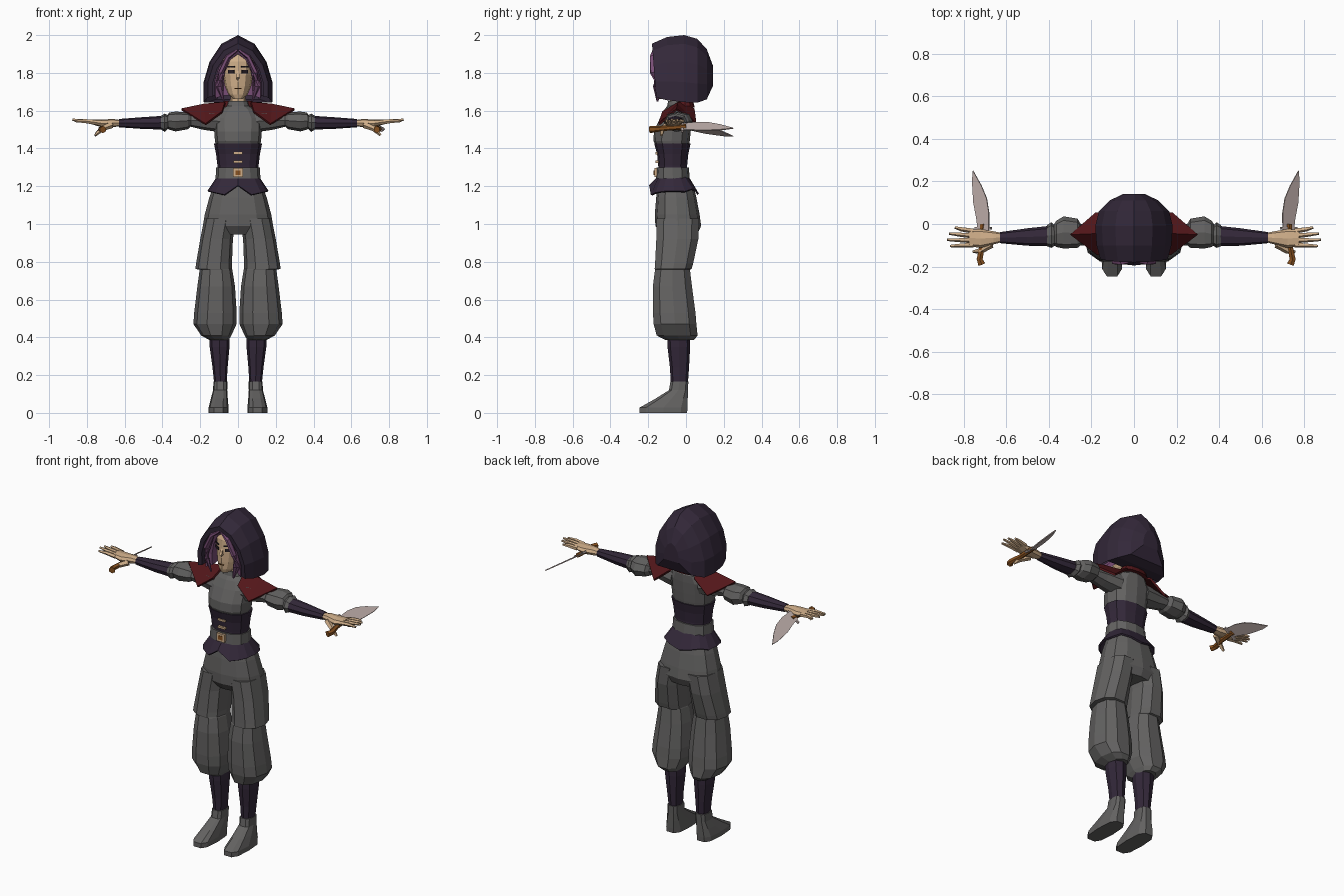
import bpy, bmesh, math
from mathutils import Vector


def mat(name, rgb):
    m = bpy.data.materials.new(name)
    m.diffuse_color = (*rgb, 1)
    return m


PURPLE = mat("dark_purple", (.033, .021, .041))
GREY = mat("cloth_grey", (.125, .122, .12))
RED = mat("dark_red", (.085, .008, .01))
SKIN = mat("skin", (.62, .42, .25))
HAIR = mat("mauve_hair", (.19, .075, .18))
STEEL = mat("pale_steel", (.5, .41, .39))
BROWN = mat("brown_leather", (.25, .085, .015))
INK = mat("ink", (.02, .014, .02))


def make(name, verts, faces, m, mirror=False, solid=0):
    me = bpy.data.meshes.new(name)
    me.from_pydata([tuple(v) for v in verts], [], faces)
    bm = bmesh.new()
    bm.from_mesh(me)
    bmesh.ops.recalc_face_normals(bm, faces=bm.faces[:])
    bm.to_mesh(me)
    bm.free()
    me.materials.append(m)
    ob = bpy.data.objects.new(name, me)
    bpy.context.collection.objects.link(ob)
    if solid:
        ob.modifiers.new("thickness", 'SOLIDIFY').thickness = solid
    if mirror:
        ob.modifiers.new("mirror", 'MIRROR')
    return ob


def skin_rings(rings, caps=True):
    n = len(rings[0])
    verts = [v for r in rings for v in r]
    faces = [(i*n+j, i*n+(j+1) % n, (i+1)*n+(j+1) % n, (i+1)*n+j)
             for i in range(len(rings)-1) for j in range(n)]
    if caps:
        faces += [tuple(range(n))[::-1], tuple(range((len(rings)-1)*n, len(rings)*n))]
    return verts, faces


def ring(axis, a, u0, u1, v0, v1, n, p):
    pts = []
    for k in range(n):
        t = 2*math.pi*k/n
        c, s = math.cos(t), math.sin(t)
        u = (u0+u1)/2 + (u1-u0)/2*math.copysign(abs(c)**p, c)
        v = (v0+v1)/2 + (v1-v0)/2*math.copysign(abs(s)**p, s)
        pts.append((u, v, a) if axis == 'z' else (a, u, v))
    return pts


def loft(name, m, rows, axis='z', n=12, p=.85, mirror=False):
    """Rows: position along the axis, then the extents of the section."""
    return make(name, *skin_rings([ring(axis, *r, n, p) for r in rows]), m, mirror)


def centred(name, m, rows, n=12, p=.85):
    return loft(name, m, [(z, -w, w, y0, y1) for z, w, y0, y1 in rows], n=n, p=p)


def tube(name, m, pts, radii, n=6, flat=1, mirror=False):
    pts = [Vector(p) for p in pts]
    rings = []
    for i, p in enumerate(pts):
        d = pts[min(i+1, len(pts)-1)] - pts[max(i-1, 0)]
        q = d.to_track_quat('Z', 'Y')
        rings.append([p + q @ Vector((radii[i]*math.cos(a), radii[i]*flat*math.sin(a), 0))
                      for a in [2*math.pi*(k+.5)/n for k in range(n)]])
    return make(name, *skin_rings(rings), m, mirror)


def box(name, m, x0, x1, y0, y1, z0, z1, mirror=False):
    return make(name, *skin_rings([[(x0, y0, z), (x1, y0, z), (x1, y1, z), (x0, y1, z)]
                                   for z in (z0, z1)]), m, mirror)


ARCH = [(1, 0), (1, .3), (.83, .6), (.48, .87), (0, 1)]
ARCH += [(-x, h) for x, h in ARCH[-2::-1]]


def arch_loft(name, m, rows, floor_from, lean=0):
    """Arched sections along y; the underside is closed from row floor_from on."""
    k = len(ARCH)
    verts = [(w*x, y - lean*h*(y < -.1), zb+(zt-zb)*h) for y, w, zb, zt in rows for x, h in ARCH]
    faces = [(i*k+j, i*k+(j+1) % k, (i+1)*k+(j+1) % k, (i+1)*k+j) for i in range(len(rows)-1)
             for j in range(k if i >= floor_from else k-1)]
    faces.append(tuple(range((len(rows)-1)*k, len(rows)*k)))
    if floor_from < 99:
        faces.append(tuple(range(k)))
    return make(name, verts, faces, m)


# Hood with a deep lined opening
arch_loft("hood", PURPLE, [
    (.0, .135, 1.68, 1.93), (-.155, .132, 1.675, 1.925), (-.158, .158, 1.67, 1.955),
    (-.10, .176, 1.655, 1.99), (-.01, .182, 1.645, 2.0), (.06, .165, 1.642, 1.98),
    (.11, .115, 1.66, 1.925), (.142, .05, 1.73, 1.84)], 4, .022)

# Head, neck and face
centred("head", SKIN, [
    (1.662, .026, -.146, -.08), (1.685, .05, -.154, -.03), (1.73, .07, -.157, .03),
    (1.79, .08, -.157, .05), (1.86, .082, -.152, .05), (1.92, .06, -.12, .03)], p=.95)
centred("neck", SKIN, [(1.6, .042, -.085, .0), (1.72, .04, -.085, .0)], n=8)
tube("nose", SKIN, [(0, -.150, 1.81), (0, -.163, 1.775), (0, -.152, 1.757)], [.006, .013, .008], 4)


def face_plate(name, m, x0, x1, z0, z1, mirror=True):
    def y(x):
        return -.055 - .106*math.sqrt(1-(x/.084)**2)
    v = [(x, y(x)-.001, z) for x, z in ((x0, z0), (x1, z0), (x1, z1), (x0, z1))]
    make(name, v, [(0, 1, 2, 3)], m, mirror, .004)


face_plate("eye", INK, .022, .054, 1.796, 1.814)
face_plate("brow", INK, .016, .06, 1.829, 1.836)
face_plate("mouth", BROWN, 0, .018, 1.714, 1.719)

# Hair framing the face, and swept front locks
arch_loft("hair", HAIR, [
    (-.03, .078, 1.69, 1.89), (-.13, .082, 1.68, 1.90), (-.145, .118, 1.665, 1.922),
    (-.03, .125, 1.68, 1.925)], 99, .012)
tube("side_lock", HAIR, [(.005, -.165, 1.922), (.055, -.172, 1.885), (.09, -.168, 1.80),
                         (.1, -.158, 1.73), (.075, -.15, 1.65)],
     [.012, .022, .024, .022, .006], 6, .6, mirror=True)

# Torso, corset, belt and fastenings
centred("tunic", GREY, [
    (1.39, .112, -.148, .012), (1.44, .122, -.172, .02), (1.49, .126, -.17, .025),
    (1.56, .128, -.138, .03), (1.605, .095, -.115, .032), (1.625, .06, -.10, .02),
    (1.65, .05, -.095, .01)])
centred("red_collar", RED, [(1.618, .09, -.06, .046), (1.65, .075, -.05, .038)])
centred("corset", PURPLE, [
    (1.22, .11, -.145, .01), (1.31, .109, -.147, .006), (1.37, .116, -.153, .012),
    (1.425, .127, -.168, .024)])
centred("belt", GREY, [(1.24, .119, -.16, .02), (1.30, .115, -.156, .015)])
box("buckle", SKIN, -.026, .026, -.168, -.15, 1.248, 1.296)
box("buckle_hole", BROWN, -.014, .014, -.171, -.165, 1.26, 1.284)
for z in (1.33, 1.375):
    box("clasp", SKIN, -.024, .024, -.161, -.145, z-.006, z+.006)

# Flared tunic hem with a front notch
top = ring('z', 1.25, -.112, .112, -.15, .015, 16, .85)
hem = [(x, y, 1.205 if k == 12 else 1.14 + .035*abs(x)/.16 + .02*(y > 0))
       for k, (x, y, z) in enumerate(ring('z', 0, -.162, .162, -.195, .068, 16, .85))]
make("tunic_hem", *skin_rings([top, hem], False), PURPLE, solid=.01)

# Baggy trousers
centred("trouser_hips", GREY, [
    (1.2, .13, -.15, .04), (1.14, .152, -.158, .055), (1.05, .176, -.165, .072),
    (.99, .186, -.162, .08), (.945, .12, -.13, .06)])
loft("trouser_leg", GREY, [
    (1.03, .01, .178, -.16, .074), (.92, .027, .2, -.162, .07), (.79, .032, .222, -.168, .042),
    (.762, .032, .226, -.17, .034), (.758, .03, .203, -.168, .025), (.67, .016, .215, -.18, .036),
    (.53, .007, .232, -.18, .055), (.47, .008, .236, -.176, .06), (.41, .035, .195, -.16, .066),
    (.385, .05, .15, -.11, .045)], n=10, mirror=True)
loft("shin_wrap", PURPLE, [
    (.42, .045, .152, -.10, .022), (.35, .045, .15, -.098, .022), (.24, .055, .135, -.085, .016),
    (.155, .06, .126, -.08, .01)], n=8, mirror=True)
loft("boot", GREY, [
    (0, .05, .156, -.25, .01), (.028, .05, .156, -.25, .012), (.075, .054, .144, -.165, .012),
    (.12, .057, .132, -.092, .012), (.165, .056, .13, -.084, .014)], n=10, p=.65, mirror=True)

# Shoulder guards
make("shoulder_guard", [
    (.07, -.04, 1.647), (.30, -.05, 1.612), (.172, -.147, 1.532), (.085, -.125, 1.597),
    (.18, .055, 1.535), (.085, .045, 1.612), (.18, -.045, 1.637)],
    [(0, 3, 2, 6), (6, 2, 1), (6, 1, 4), (0, 6, 4, 5)], RED, True, .012)

# Sleeves and forearm wraps
loft("sleeve", GREY, [
    (.09, -.12, .02, 1.485, 1.6), (.19, -.105, .005, 1.5, 1.6), (.25, -.10, .0, 1.515, 1.58),
    (.265, -.112, .025, 1.502, 1.592), (.33, -.115, .036, 1.49, 1.595),
    (.365, -.108, .015, 1.5, 1.59), (.375, -.1, .0, 1.51, 1.575)], 'x', 8, mirror=True)
loft("elbow_cuff", GREY, [
    (.37, -.1, -.01, 1.505, 1.575), (.388, -.112, .008, 1.488, 1.585),
    (.408, -.105, -.005, 1.5, 1.572)], 'x', 8, mirror=True)
loft("forearm_wrap", PURPLE, [
    (.39, -.105, -.008, 1.5, 1.573), (.5, -.102, -.02, 1.503, 1.566),
    (.63, -.09, -.038, 1.512, 1.556)], 'x', 8, mirror=True)

# Hands with spread fingers
loft("palm", SKIN, [
    (.62, -.085, -.042, 1.518, 1.55), (.66, -.096, -.034, 1.513, 1.556),
    (.72, -.112, -.024, 1.512, 1.553), (.775, -.105, -.026, 1.528, 1.553)], 'x', 8, mirror=True)
for y, tip_x, tip_y, tip_z in ((-.032, .842, -.016, 1.545), (-.055, .868, -.045, 1.55),
                               (-.077, .877, -.074, 1.552), (-.098, .865, -.103, 1.545)):
    tube("finger", SKIN, [(.755, y, 1.538), (.81, (y+tip_y)/2, 1.545), (tip_x, tip_y, tip_z)],
         [.013, .011, .006], 5, mirror=True)
tube("thumb", SKIN, [(.67, -.095, 1.525), (.72, -.125, 1.505), (.755, -.13, 1.47)],
     [.018, .015, .007], 5, mirror=True)

# Curved daggers, one in each hand
EDGE = [(.700, -.03), (.699, .05), (.71, .12), (.735, .18), (.774, .25),
        (.778, .2), (.772, .1), (.757, .02), (.752, -.03)]
for side, shift, slope in ((1, 0, .09), (-1, -.02, -.1)):
    outline = [(side*(x+shift), y, 1.535 - .65*(x-.7) + slope*y) for x, y in EDGE]
    make("dagger_blade", outline, [tuple(range(len(EDGE)))], STEEL, solid=.006)
    tube("dagger_handle", BROWN, [(side*(.73+shift), 0, 1.515), (side*(.732+shift), -.1, 1.508),
                                  (side*(.745+shift), -.165, 1.502), (side*(.735+shift), -.19, 1.5)],
         [.014, .014, .016, .019], 6)
    tube("dagger_guard", STEEL, [(side*(.69+shift), -.02, 1.54), (side*(.765+shift), -.02, 1.49)],
         [.008, .008], 4)
